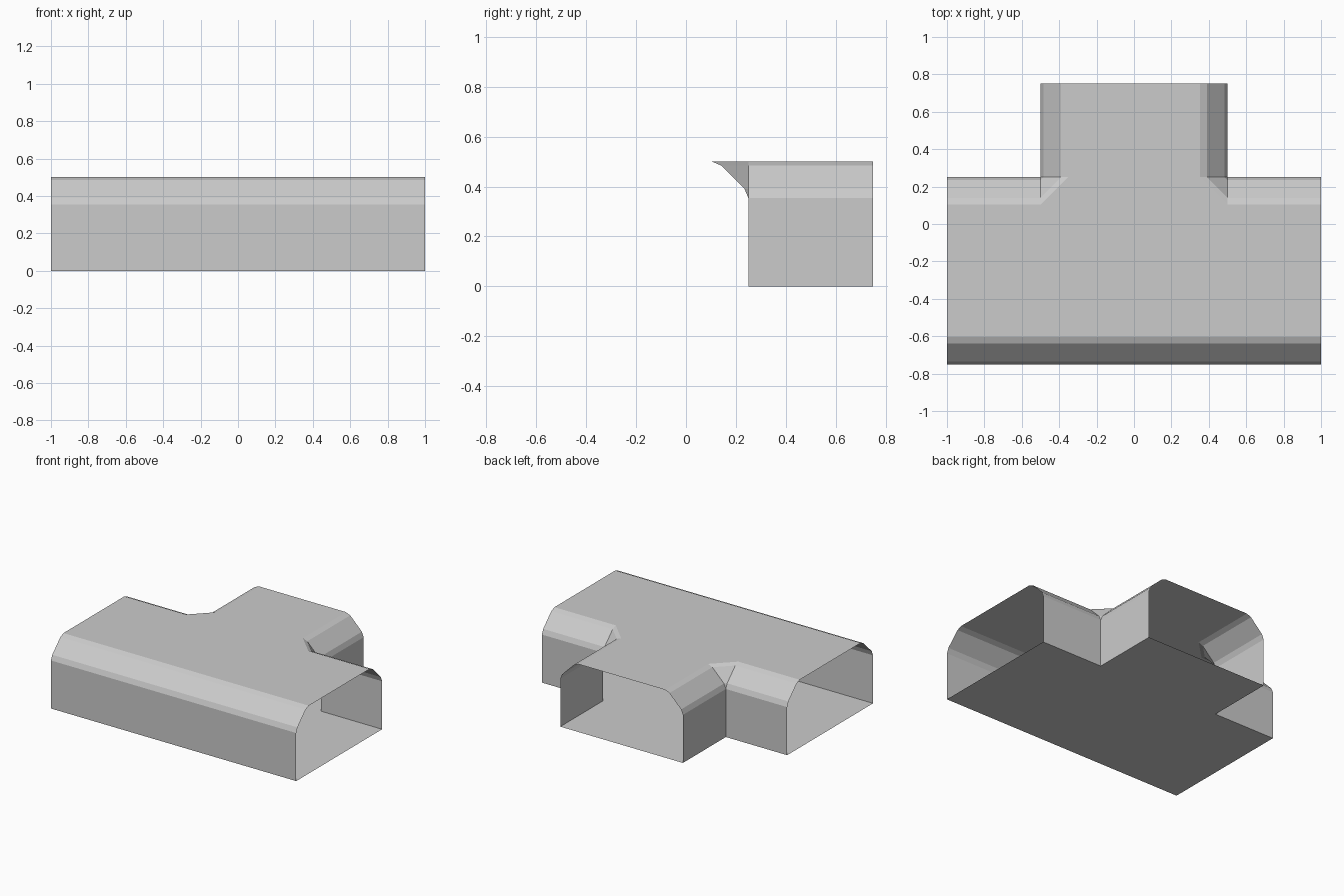
import bpy
import bmesh

cube = bpy.data.objects.get("Cube")
if cube:
    bpy.data.objects.remove(cube, do_unlink=True)

# One plain grey for the whole sheet
grey = bpy.data.materials.new("light grey")
grey.use_nodes = True
colour = (0.6, 0.6, 0.6, 1.0)
grey.diffuse_color = colour
grey.node_tree.nodes["Principled BSDF"].inputs["Base Color"].default_value = colour

# Wall section: (distance in from the wall line, height)
SECTION = [(0, 0), (0, 0.354), (0.015, 0.39), (0.11, 0.485), (0.146, 0.5)]


def front_path(d, z):
    return [(-1, -0.75 + d, z), (1, -0.75 + d, z)]


def side_path(s, d, z):
    """Back wall of the main run, inner corner, then branch wall."""
    return [(s, 0.25 - d, z), (s * 0.5, 0.25 - d, z),
            (s * (0.5 - d), 0.25, z), (s * (0.5 - d), 0.75, z)]


bm = bmesh.new()


def sweep(path):
    """Skin the wall section along a path."""
    rows = [[bm.verts.new(p) for p in path(d, z)] for d, z in SECTION]
    for low, high in zip(rows, rows[1:]):
        for i in range(len(low) - 1):
            bm.faces.new((low[i], low[i + 1], high[i + 1], high[i]))


sweep(front_path)
for side in (1, -1):
    sweep(lambda d, z: side_path(side, d, z))

# Floor and roof: T-shaped sheets closing the section, ends left open
for d, z in (SECTION[0], SECTION[-1]):
    outline = front_path(d, z) + side_path(1, d, z) + side_path(-1, d, z)[::-1]
    if d == 0:
        outline = list(dict.fromkeys(outline))
    bm.faces.new([bm.verts.new(p) for p in outline])

# Weld the parts and face everything outward
bmesh.ops.remove_doubles(bm, verts=bm.verts[:], dist=0.0005)
bmesh.ops.recalc_face_normals(bm, faces=bm.faces[:])
bm.normal_update()
floor = min(bm.faces, key=lambda f: f.calc_center_median().z)
if floor.normal.z > 0:
    bmesh.ops.reverse_faces(bm, faces=bm.faces[:])

mesh = bpy.data.meshes.new("tee_duct")
bm.to_mesh(mesh)
bm.free()
mesh.materials.append(grey)
duct = bpy.data.objects.new("tee_duct", mesh)
bpy.context.collection.objects.link(duct)
